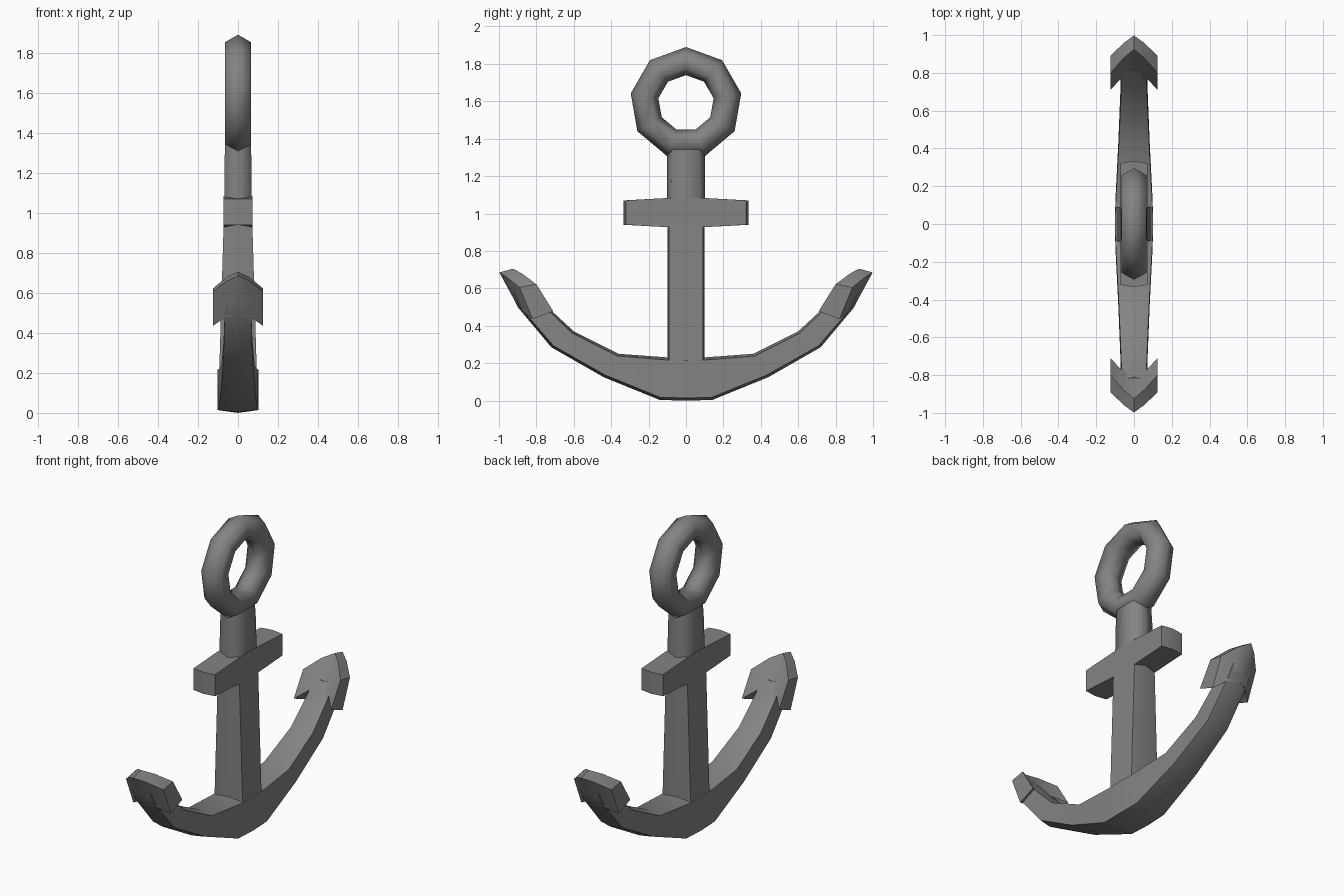
import bpy, bmesh, math
from mathutils import Vector

cube = bpy.data.objects.get("Cube")
if cube:
    bpy.data.objects.remove(cube, do_unlink=True)

iron = bpy.data.materials.new("dark grey iron")
iron.use_nodes = True
COLOUR = (0.23, 0.23, 0.23, 1)
iron.diffuse_color = COLOUR
iron.node_tree.nodes["Principled BSDF"].inputs["Base Color"].default_value = COLOUR


def finish(name, bm, angle):
    """Turn a bmesh into a named object, smooth below the given angle."""
    bmesh.ops.recalc_face_normals(bm, faces=bm.faces)
    mesh = bpy.data.meshes.new(name)
    bm.to_mesh(mesh)
    bm.free()
    mesh.materials.append(iron)
    obj = bpy.data.objects.new(name, mesh)
    bpy.context.collection.objects.link(obj)
    bpy.ops.object.select_all(action="DESELECT")
    obj.select_set(True)
    bpy.context.view_layer.objects.active = obj
    bpy.ops.object.shade_smooth_by_angle(angle=math.radians(angle))
    return obj


def loft(name, sections, closed=False, angle=30):
    """Skin a row of equal-length point loops."""
    bm = bmesh.new()
    rows = [[bm.verts.new(p) for p in s] for s in sections]
    n = len(rows[0])
    pairs = list(zip(rows, rows[1:]))
    if closed:
        pairs.append((rows[-1], rows[0]))
    else:
        bm.faces.new(rows[0])
        bm.faces.new(rows[-1])
    for a, b in pairs:
        for i in range(n):
            j = (i + 1) % n
            bm.faces.new((a[i], a[j], b[j], b[i]))
    return finish(name, bm, angle)


def hexagon(z, w, edge, ridge):
    """Flat-sided horizontal section with a shallow ridge front and back."""
    return [(w, -edge, z), (w, edge, z), (0, ridge, z),
            (-w, edge, z), (-w, -edge, z), (0, -ridge, z)]


# Shank, widening toward the crown
loft("lower_shank", [hexagon(0.1, 0.097, 0.09, 0.1),
                     hexagon(1.0, 0.07, 0.09, 0.1)])
loft("upper_shank", [hexagon(1.0, 0.069, 0.08, 0.1),
                     hexagon(1.24, 0.068, 0.075, 0.102),
                     hexagon(1.35, 0.064, 0.07, 0.1)], angle=75)

# Ring: nine segments with a six-sided tube
ring = []
for k in range(9):
    a = math.radians(40 * k)
    loop = []
    for s in range(6):
        t = math.radians(60 * s)
        r = 0.225 + 0.075 * math.cos(t)
        loop.append((0.075 * math.sin(t), r * math.sin(a), 1.59 + r * math.cos(a)))
    ring.append(loop)
loft("ring", ring, closed=True, angle=75)

# Crossbar: tapered toward rounded ends
bar = []
for y, w, h in [(-0.332, 0.035, 0.066), (-0.1, 0.07, 0.078),
                (0.1, 0.07, 0.078), (0.332, 0.035, 0.066)]:
    bar.append((y, h))
plan = [(0.072, -0.322), (0.072, -0.1), (0.072, 0.1), (0.072, 0.322), (0, 0.333),
        (-0.072, 0.322), (-0.072, 0.1), (-0.072, -0.1), (-0.072, -0.322), (0, -0.333)]
loft("crossbar", [[(x, y, 1.005 + side * (0.078 if abs(y) < 0.2 else 0.065))
                   for x, y in plan] for side in (-1, 1)])

# Curved arms: inner point, outer point, half width
half = [((0, 0.23), (0, 0), 0.102),
        ((0.09, 0.23), (0.14, 0.003), 0.098),
        ((0.36, 0.25), (0.44, 0.125), 0.083),
        ((0.60, 0.37), (0.72, 0.285), 0.072),
        ((0.73, 0.49), (0.90, 0.50), 0.067),
        ((0.81, 0.58), (0.935, 0.575), 0.06)]
profile = [((-a[0], a[1]), (-b[0], b[1]), w) for a, b, w in half[:0:-1]] + half
arms = []
for a, b, w in profile:
    a, b = Vector((0, *a)), Vector((0, *b))
    step = (b - a).normalized() * 0.014
    side = Vector((w, 0, 0))
    arms.append([a, a + step + side, b - step + side,
                 b, b - step - side, a + step - side])
loft("arms", arms)

# Barbed flukes: (x, inner y, inner z, outer y, outer z) for one half
OUTLINE = [(0, 0.925, 0.705, 0.998, 0.685),
           (0.055, 0.878, 0.68, 0.958, 0.66),
           (0.125, 0.80, 0.622, 0.89, 0.605),
           (0.125, 0.71, 0.478, 0.82, 0.435),
           (0.068, 0.77, 0.52, 0.87, 0.475),
           (0, 0.765, 0.525, 0.892, 0.49)]
for name, d in (("back_fluke", 1), ("front_fluke", -1)):
    bm = bmesh.new()
    for m in (1, -1):
        inner = [bm.verts.new((m * x, d * y, z)) for x, y, z, _, _ in OUTLINE]
        outer = [bm.verts.new((m * x, d * y, z)) for x, _, _, y, z in OUTLINE]
        for v in (inner, outer):
            bm.faces.new((v[0], v[1], v[4], v[5]))
            bm.faces.new((v[1], v[2], v[3], v[4]))
        for i in range(5):
            bm.faces.new((inner[i], inner[i + 1], outer[i + 1], outer[i]))
    bmesh.ops.remove_doubles(bm, verts=bm.verts, dist=0.0005)
    finish(name, bm, 40)
